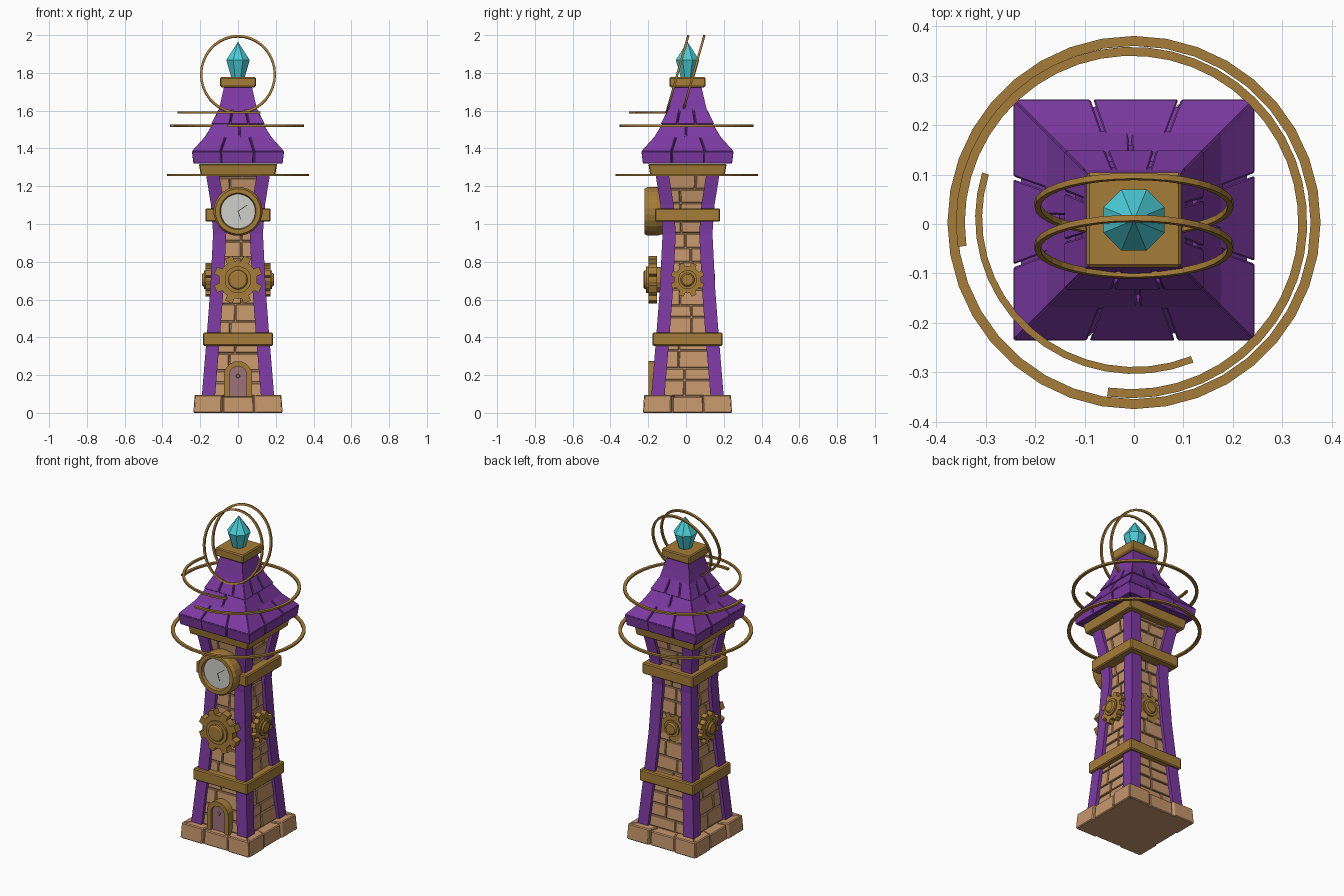
import bpy, bmesh, math, random
from mathutils import Vector, Matrix

if "Cube" in bpy.data.objects:
    bpy.data.objects.remove(bpy.data.objects["Cube"])

random.seed(4)
CY = 0.008  # tower axis sits slightly behind y = 0


def material(name, rgb):
    m = bpy.data.materials.new(name)
    m.diffuse_color = [((c / 255 + 0.055) / 1.055) ** 2.4 for c in rgb] + [1]
    m.use_nodes = True
    m.node_tree.nodes["Principled BSDF"].inputs["Base Color"].default_value = m.diffuse_color
    return m


PURPLE = material("purple", (125, 58, 163))
TAN = material("tan_stone", (198, 151, 108))
GOLD = material("gold", (165, 125, 56))
CYAN = material("cyan_crystal", (75, 205, 215))
WHITE = material("pale_dial", (207, 207, 203))
MAUVE = material("mauve_door", (158, 113, 122))
DARK = material("dark_grey", (70, 62, 60))


def loft(bm, sections, closed=False):
    """Skin a list of equal-length cross-sections, capping open ends."""
    rows = [[bm.verts.new(p) for p in s] for s in sections]
    n = len(rows[0])
    for i in range(len(rows) - (0 if closed else 1)):
        a, b = rows[i], rows[(i + 1) % len(rows)]
        for j in range(n):
            bm.faces.new((a[j], a[(j + 1) % n], b[(j + 1) % n], b[j]))
    if not closed:
        bm.faces.new(rows[0])
        bm.faces.new(rows[-1])


def finish(bm, name, mat, bevel=0):
    bmesh.ops.recalc_face_normals(bm, faces=bm.faces)
    me = bpy.data.meshes.new(name)
    bm.to_mesh(me)
    bm.free()
    me.materials.append(mat)
    ob = bpy.data.objects.new(name, me)
    bpy.context.collection.objects.link(ob)
    if bevel:
        mod = ob.modifiers.new("bevel", "BEVEL")
        mod.width, mod.segments = bevel, 1
    return ob


def on_side(k, u, d, z):
    """Point on side k (0 front, 1 right, 2 back, 3 left), d outward."""
    return Matrix.Rotation(k * math.pi / 2, 3, "Z") @ Vector((u, -d, z)) + Vector((0, CY, 0))


def square(h, z, cx=0, cy=CY):
    return [Vector((cx + sx * h, cy + sy * h, z)) for sx, sy in ((-1, -1), (1, -1), (1, 1), (-1, 1))]


def square_loft(name, mat, profile, bevel=0):
    bm = bmesh.new()
    loft(bm, [square(h, z) for z, h in profile])
    return finish(bm, name, mat, bevel)


def panel(bm, k, f0, f1, z0, h0, z1, h1, t, gap=0.003):
    """Block on side k spanning fractions f0..f1 of the mitred side."""
    secs = []
    for z, h in ((z0, h0), (z1, h1)):
        g0 = gap if f0 > -1 else 0
        g1 = gap if f1 < 1 else 0
        secs.append([on_side(k, f0 * h + g0, h, z), on_side(k, f1 * h - g1, h, z),
                     on_side(k, f1 * (h - t) - g1, h - t, z), on_side(k, f0 * (h - t) + g0, h - t, z)])
    loft(bm, secs)


def lathe(bm, k, z, profile, n=16, u=0):
    """Disc stack facing out of side k; profile is (outward, radius)."""
    loft(bm, [[on_side(k, u + r * math.cos(2 * math.pi * (i + .5) / n), d,
                       z + r * math.sin(2 * math.pi * (i + .5) / n)) for i in range(n)] for d, r in profile])


def arc(name, c, A, B, a0, a1, w, t, n=36):
    """Flat ribbon along an elliptical arc spanned by A and B (degrees)."""
    c, A, B = Vector(c), Vector(A), Vector(B)
    nrm = A.cross(B).normalized() * t / 2
    full = a1 - a0 >= 360
    secs = []
    for i in range(n if full else n + 1):
        a = math.radians(a0 + (a1 - a0) * i / n)
        v = A * math.cos(a) + B * math.sin(a)
        r = v.normalized() * w / 2
        secs.append([c + v + r + nrm, c + v - r + nrm, c + v - r - nrm, c + v + r - nrm])
    bm = bmesh.new()
    loft(bm, secs, full)
    finish(bm, name, GOLD)


SHAPE = [(0.07, .193), (0.4, .166), (0.65, .147), (0.95, .132), (1.1, .143), (1.28, .172)]


def half(z):
    for (z0, h0), (z1, h1) in zip(SHAPE, SHAPE[1:]):
        if z <= z1:
            return h0 + (h1 - h0) * (z - z0) / (z1 - z0)
    return SHAPE[-1][1]


# Stone base: core plus three blocks per side
square_loft("base_core", TAN, [(0, .222), (0.085, .216)])
bm = bmesh.new()
for k in range(4):
    for f0, f1, top, inset in ((-1, -.36, .095, 0), (-.36, .38, .086, .006), (.38, 1, .095, 0)):
        panel(bm, k, f0, f1, 0, .236 - inset, top, .23 - inset, .06)
finish(bm, "base_blocks", TAN, .005)

# Tower wall: core plus uneven bricks
square_loft("wall_core", TAN, [(z, h - .03) for z, h in SHAPE])
bm = bmesh.new()
for k in range(4):
    z = .09
    while z < 1.25:
        z1 = min(z + random.uniform(.06, .1), 1.27)
        cut = random.choice((-.3, -.1, .15, .3))
        for f0, f1 in ((-.75, cut), (cut, .75)):
            o = random.uniform(.017, .023)
            panel(bm, k, f0, f1, z + .003, half(z) - o, z1 - .003, half(z1) - o, .03)
        z = z1
finish(bm, "wall_bricks", TAN, .003)

# Corner posts following the waisted outline
bm = bmesh.new()
for sx in (-1, 1):
    for sy in (-1, 1):
        loft(bm, [square(.035, z, sx * (h - .035), CY + sy * (h - .035)) for z, h in SHAPE])
finish(bm, "corner_posts", PURPLE)

# Gold bands and roof cap
square_loft("lower_band", GOLD, [(.355, .185), (.425, .185)], .006)
square_loft("upper_band", GOLD, [(1.013, .173), (1.082, .173)], .006)
square_loft("eave_band", GOLD, [(1.257, .197), (1.318, .207)], .005)
square_loft("roof_cap", GOLD, [(1.722, .09), (1.735, .096), (1.777, .096)], .006)

# Roof: core, overlapping shingle courses and neck
square_loft("roof_core", PURPLE, [(1.324, .225), (1.385, .228), (1.46, .158), (1.54, .12), (1.61, .09)])
bm = bmesh.new()
courses = [(1.32, .236, 1.385, .244, (-.35, .38)), (1.385, .244, 1.475, .163, (-.35, .38)),
           (1.452, .181, 1.545, .125, (-.05,)), (1.53, .142, 1.615, .098, (-.4, .3))]
for z0, h0, z1, h1, cuts in courses:
    for k in range(4):
        fs = (-1, *[c * (1 if k % 2 else -1) for c in (cuts if k % 2 else cuts[::-1])], 1)
        for f0, f1 in zip(fs, fs[1:]):
            panel(bm, k, f0, f1, z0, h0, z1, h1, .04)
finish(bm, "roof_shingles", PURPLE, .003)
square_loft("roof_neck", PURPLE, [(1.59, .106), (1.65, .091), (1.73, .073)])

# Crystal finial
bm = bmesh.new()
loft(bm, [[Vector((r * math.cos((i + .5) * math.pi / 4), CY + r * math.sin((i + .5) * math.pi / 4), z))
           for i in range(8)] for z, r in ((1.775, .038), (1.868, .067), (1.963, .001))])
finish(bm, "crystal", CYAN)

# Gears on all four sides: (side, tooth radius, outer distance)
for k, R, d in ((0, .13, .233), (1, .092, .19), (2, .092, .146), (3, .092, .19)):
    bm = bmesh.new()
    z, outline = .705, []
    for i in range(8):
        for a, r in ((-.5, .78), (-.27, .78), (-.2, 1), (.2, 1), (.27, .78)):
            t = (i + .5 + a) * math.pi / 4
            outline.append((R * r * math.cos(t), z + R * r * math.sin(t)))
    loft(bm, [[on_side(k, u, e, v) for u, v in outline] for e in (d - R * .55, d - R * .2)])
    lathe(bm, k, z, [(.08, R * .5), (d - R * .1, R * .55), (d - R * .1, R * .4), (d - .005, R * .38), (d, R * .32)])
    finish(bm, ("front", "right", "back", "left")[k] + "_gear", GOLD)

# Clock: frame, dial and hands
bm = bmesh.new()
lathe(bm, 0, 1.067, [(.1, .115), (.165, .13), (.212, .13), (.228, .12), (.228, .097), (.204, .09)], 24)
finish(bm, "clock_frame", GOLD)
bm = bmesh.new()
lathe(bm, 0, 1.067, [(.2, .092), (.209, .092)], 24)
finish(bm, "clock_dial", WHITE)
bm = bmesh.new()
for ang, length in ((35, .06), (-70, .045)):
    a = math.radians(ang)
    p, q = Vector((math.cos(a), math.sin(a))) * length, Vector((-math.sin(a), math.cos(a))) * .002
    pts = (-q, p - q, p + q, q)
    loft(bm, [[on_side(0, v.x, e, 1.067 + v.y) for v in pts] for e in (.206, .2105)])
finish(bm, "clock_hands", DARK)


# Arched doorway
def arch(r):
    return [(-r, .088)] + [(-r * math.cos(math.pi * i / 10), .2 + r * math.sin(math.pi * i / 10))
                           for i in range(11)] + [(r, .088)]


bm = bmesh.new()
loft(bm, [[on_side(0, *p) for p in ((o[0], .14, o[1]), (o[0], .207, o[1]), (i[0], .207, i[1]), (i[0], .14, i[1]))]
          for o, i in zip(arch(.074), arch(.046))])
finish(bm, "door_frame", GOLD)
bm = bmesh.new()
loft(bm, [[on_side(0, u, e, z) for u, z in arch(.047)] for e in (.14, .192)])
finish(bm, "door", MAUVE)
bm = bmesh.new()
lathe(bm, 0, .195, [(.19, .012), (.198, .008)], 8)
finish(bm, "door_knob", MAUVE)

# Orbiting ribbons around the roof and hoops around the crystal
arc("low_ring", (0, .003, 1.26), (.367, 0, 0), (0, .367, 0), 0, 360, .02, .011)
arc("middle_ring", (-.005, .003, 1.52), (.346, 0, 0), (0, .346, 0), -98, 188, .018, .011)
arc("high_ring", (0, .012, 1.59), (.314, 0, 0), (0, .308, 0), 163, 292, .014, .011, 16)
for name, y in (("back_hoop", .039), ("front_hoop", -.046)):
    arc(name, (0, y, 1.792), (.195, 0, 0), (0, .057, .202), 0, 360, .012, .012)
